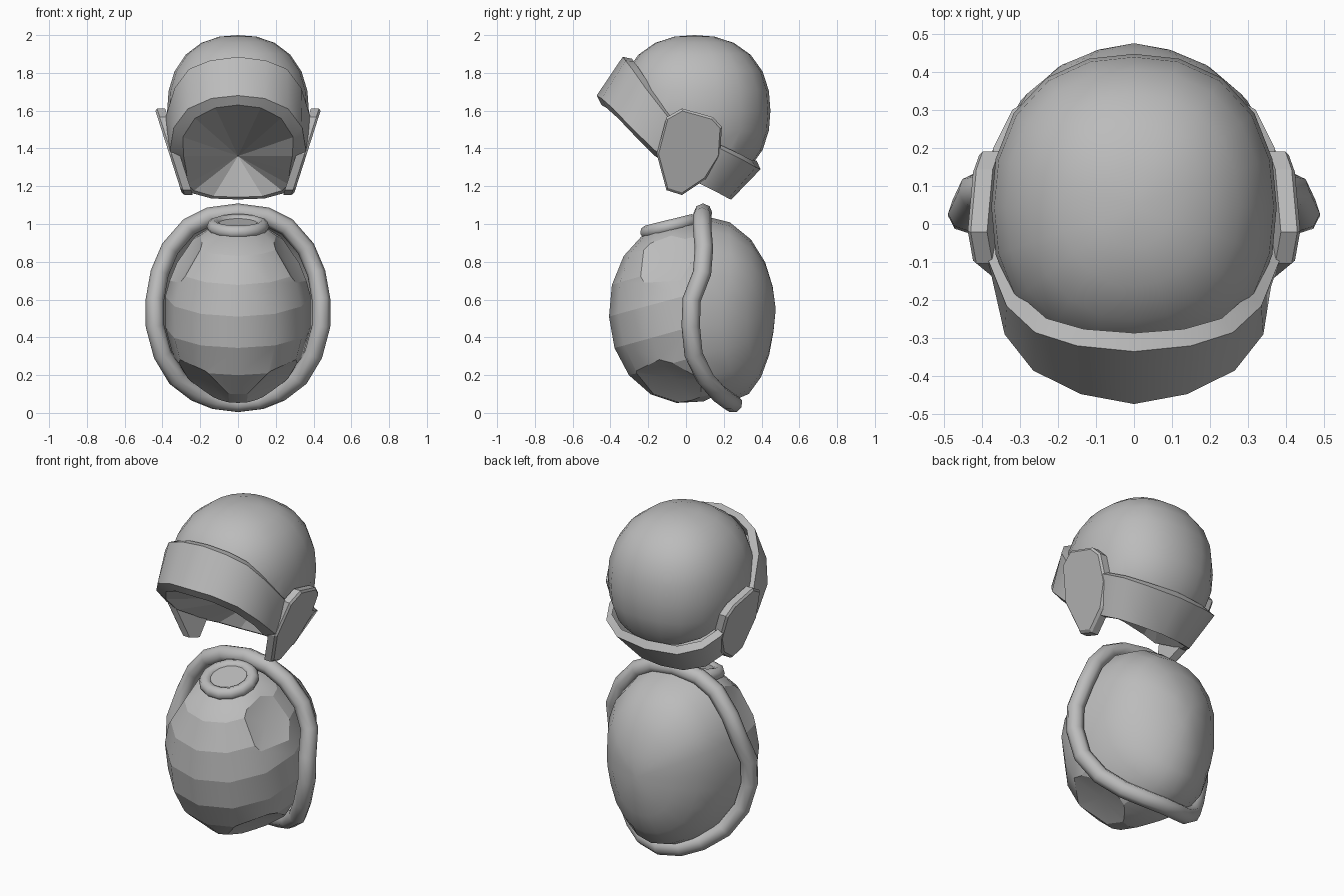
import bpy, bmesh, math
from mathutils import Vector, Matrix

if "Cube" in bpy.data.objects:
    bpy.data.objects.remove(bpy.data.objects["Cube"])

grey = bpy.data.materials.new("plain grey")
grey.diffuse_color = (0.5, 0.5, 0.5, 1)
grey.use_nodes = True
grey.node_tree.nodes["Principled BSDF"].inputs["Base Color"].default_value = grey.diffuse_color


def finish(obj, angle=None):
    obj.data.materials.append(grey)
    bpy.ops.object.select_all(action='DESELECT')
    obj.select_set(True)
    bpy.context.view_layer.objects.active = obj
    if angle is not None:
        bpy.ops.object.shade_smooth_by_angle(angle=math.radians(angle))
    return obj


def to_object(name, bm, angle=None, recalc=True):
    if recalc:
        bmesh.ops.recalc_face_normals(bm, faces=bm.faces)
    mesh = bpy.data.meshes.new(name)
    bm.to_mesh(mesh)
    bm.free()
    obj = bpy.data.objects.new(name, mesh)
    bpy.context.collection.objects.link(obj)
    return finish(obj, angle)


def full_ring(half):
    """Closed loop from the half that runs from x = 0 front/top to x = 0 back/bottom."""
    return half + [(-x, y, z) for x, y, z in half[-2:0:-1]]


def loft(rings, apex=None):
    bm = bmesh.new()
    loops = [[bm.verts.new(p) for p in r] for r in rings]
    n = len(loops[0])
    for a, b in zip(loops, loops[1:]):
        for i in range(n):
            j = (i + 1) % n
            bm.faces.new((a[i], a[j], b[j], b[i]))
    if apex:
        tip = bm.verts.new(apex)
        for i in range(n):
            bm.faces.new((loops[-1][i], loops[-1][(i + 1) % n], tip))
    return bm


def squarish(bm, centre, radii, power):
    """Turn a unit sphere into a slightly boxy ellipsoid."""
    for v in bm.verts:
        k = sum(abs(c) ** power for c in v.co) ** (-1 / power)
        v.co = Vector([c + r * k * u for c, r, u in zip(centre, radii, v.co)])


def cut(bm, point, normal):
    """Slice off the outer side and return the flat cap faces."""
    geom = bm.verts[:] + bm.edges[:] + bm.faces[:]
    res = bmesh.ops.bisect_plane(bm, geom=geom, plane_co=point, plane_no=normal,
                                 clear_outer=True)
    edges = [e for e in res['geom_cut'] if isinstance(e, bmesh.types.BMEdge)]
    return bmesh.ops.contextual_create(bm, geom=edges)['faces']


# Helmet dome, open under the band
bm = bmesh.new()
bmesh.ops.create_uvsphere(bm, u_segments=20, v_segments=12, radius=1)
squarish(bm, (0, 0.045, 1.6), (0.375, 0.402, 0.4), 2.3)
bmesh.ops.bisect_plane(bm, geom=bm.verts[:] + bm.edges[:] + bm.faces[:],
                       plane_co=(0, -0.4, 1.76), plane_no=(0, -0.51, -0.86),
                       clear_outer=True)
to_object("helmet_dome", bm, 40)

# Helmet brow band with a bevelled lower lip
band_top = [(0, -.335, 1.885), (.15, -.32, 1.865), (.26, -.285, 1.82), (.335, -.215, 1.72),
            (.385, -.09, 1.56), (.38, .05, 1.465), (.37, .2, 1.39), (.32, .3, 1.34),
            (.2, .37, 1.3), (0, .395, 1.29)]
band_low = [(0, -.473, 1.68), (.14, -.447, 1.665), (.265, -.385, 1.61), (.34, -.29, 1.51),
            (.36, -.165, 1.39), (.325, -.03, 1.295), (.297, .08, 1.21), (.25, .17, 1.165),
            (.14, .225, 1.135), (0, .24, 1.13)]
seat, lip = [], []
for i, (x, y, z) in enumerate(band_top):
    t = i / 9
    k = .87 + .07 * t
    seat.append((x * k, .04 + (y - .04) * k, z - .01 + .055 * t))
for i, (x, y, z) in enumerate(band_low):
    if i < 4:
        lip.append((x * .86, y + .025, z - .05))
    elif i < 7:
        lip.append((x * (.8, .84, .9)[i - 4], y, z - (.03, .015, 0)[i - 4]))
    else:
        lip.append((x * .93, y - .015, z + .012))
bm = loft([full_ring(r) for r in (seat, band_top, band_low, lip)])
to_object("helmet_band", bm, 35)

# Sunken lining that closes the helmet opening
to_object("helmet_lining", loft([full_ring(lip)], (0, .24, 1.36)))

# Ear guards, tilted plates with a chamfered outer face
ear = [(-.02, 1.605), (.14, 1.56), (.185, 1.51), (.175, 1.36), (.1, 1.24),
       (-.02, 1.16), (-.1, 1.185), (-.15, 1.37), (-.1, 1.56)]
for side, name in ((1, "right_ear_guard"), (-1, "left_ear_guard")):
    rings = []
    for depth, grow in ((.055, 1.03), (.012, 1.03), (0, .97)):
        ring = []
        for y, z in ear:
            y, z = .02 + (y - .02) * grow, 1.38 + (z - 1.38) * grow
            ring.append((side * (.295 + (z - 1.155) * .32 - depth), y, z))
        rings.append(ring)
    bm = loft(rings)
    bmesh.ops.holes_fill(bm, edges=[e for e in bm.edges if e.is_boundary])
    to_object(name, bm)

# Belly body: tilted banded ellipsoid with shallow arm and leg openings
bm = bmesh.new()
bmesh.ops.create_uvsphere(bm, u_segments=12, v_segments=9, radius=1)
for e in bm.edges:
    e.smooth = abs(e.verts[0].co.z - e.verts[1].co.z) > .01
for f in bm.faces:
    f.smooth = True
bmesh.ops.rotate(bm, verts=bm.verts, matrix=Matrix.Rotation(math.radians(13), 3, 'X'))
squarish(bm, (0, 0, .535), (.39, .408, .485), 2.08)
cut(bm, (0, -.08, .975), (0, -.26, .97))
caps = []
for s in (1, -1):
    caps += cut(bm, (s * .285, -.1, .79), (s * .82, -.27, .5))
    caps += cut(bm, (s * .185, -.09, .175), (s * .58, -.25, -.78))
bmesh.ops.recalc_face_normals(bm, faces=bm.faces)
caps = [f for f in caps if f.is_valid]
for f in caps:
    f.smooth = True
    for e in f.edges:
        e.smooth = False
bmesh.ops.poke(bm, faces=caps, offset=-.02)
to_object("belly_body", bm)

# Neck collar with a plug closing it
tilt = Matrix.Translation((0, -.085, .987)) @ Matrix.Rotation(.24, 4, 'X')
bpy.ops.mesh.primitive_torus_add(major_segments=14, minor_segments=8, major_radius=.13,
                                 minor_radius=.036)
collar = bpy.context.object
collar.matrix_world = tilt
collar.name = "neck_collar"
finish(collar, 60)
bm = bmesh.new()
bmesh.ops.create_circle(bm, cap_ends=True, segments=14, radius=.125,
                        matrix=tilt @ Matrix.Translation((0, 0, .018)))
to_object("neck_plug", bm, recalc=False)

# Shell rim: round tube along a wavy loop
rim = [(0, .09, 1.06), (.15, .085, 1.04), (.26, .085, .985), (.36, .095, .87),
       (.415, .085, .74), (.44, .03, .6), (.44, .025, .46), (.4, .04, .31), (.325, .1, .185),
       (.22, .17, .105), (.12, .225, .065), (0, .25, .05)]
loop = full_ring(rim)
curve = bpy.data.curves.new("shell_rim", 'CURVE')
curve.dimensions = '3D'
curve.bevel_depth = .049
curve.bevel_resolution = 2
spline = curve.splines.new('POLY')
spline.points.add(len(loop) - 1)
for p, co in zip(spline.points, loop):
    p.co = (*co, 1)
spline.use_cyclic_u = True
obj = bpy.data.objects.new("shell_rim", curve)
bpy.context.collection.objects.link(obj)
bpy.context.view_layer.objects.active = obj
bpy.ops.object.select_all(action='DESELECT')
obj.select_set(True)
bpy.ops.object.convert(target='MESH')
finish(bpy.context.object, 60)

# Domed back shell, tucked inside the rim
rings = []
for deg in (0, 22, 42, 60, 76):
    c, s = math.cos(math.radians(deg)), math.sin(math.radians(deg))
    rings.append([(x * c * .91, y + (.47 - y) * s, .55 + (z - .55) * c * .97)
                  for x, y, z in loop])
to_object("back_shell", loft(rings, (0, .475, .55)), 40)
